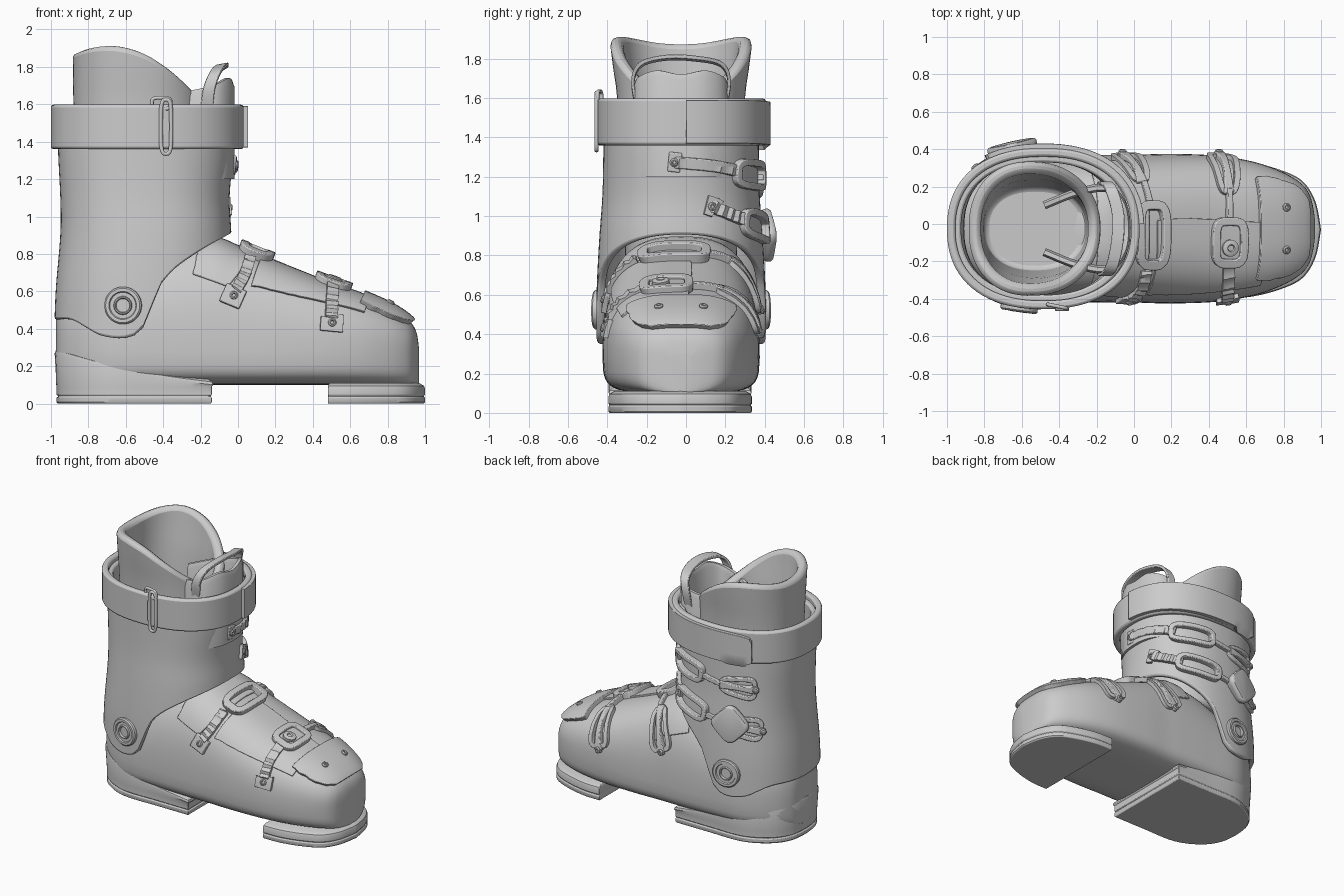
import bpy, bmesh, math
from mathutils import Vector as V
from mathutils.bvhtree import BVHTree

if "Cube" in bpy.data.objects:
    bpy.data.objects.remove(bpy.data.objects["Cube"])

YC = -0.025


def smooth(keys, n):
    """Catmull-Rom resampling of key tuples."""
    out = []
    for i in range(len(keys) - 1):
        p0, p1, p2, p3 = (keys[max(0, min(len(keys) - 1, i + k))] for k in (-1, 0, 1, 2))
        for s in range(n):
            t = s / n
            out.append(tuple(b + .5 * t * (c - a + t * (2*a - 5*b + 4*c - d + t * (3*(b - c) + d - a)))
                             for a, b, c, d in zip(p0, p1, p2, p3)))
    return out + [tuple(keys[-1])]


def at(tab, v):
    """Linear lookup in a table sorted by its first column."""
    if v <= tab[0][0]:
        return tab[0][1:]
    for a, b in zip(tab, tab[1:]):
        if v <= b[0]:
            t = (v - a[0]) / max(b[0] - a[0], 1e-6)
            return tuple(p + (q - p) * t for p, q in zip(a[1:], b[1:]))
    return tab[-1][1:]


def sp(c, e):
    return math.copysign(abs(c) ** e, c)


def loft(name, rings, cap=True, loop=False, bev=0.0, angle=40):
    bm = bmesh.new()
    vs = [[bm.verts.new(p) for p in r] for r in rings]
    pairs = list(zip(vs, vs[1:])) + ([(vs[-1], vs[0])] if loop else [])
    for a, b in pairs:
        for i in range(len(a)):
            j = (i + 1) % len(a)
            bm.faces.new((a[i], a[j], b[j], b[i]))
    if cap and not loop:
        bm.faces.new(vs[0])
        bm.faces.new(vs[-1])
    bmesh.ops.recalc_face_normals(bm, faces=bm.faces)
    me = bpy.data.meshes.new(name)
    bm.to_mesh(me)
    bm.free()
    ob = bpy.data.objects.new(name, me)
    bpy.context.collection.objects.link(ob)
    bpy.context.view_layer.objects.active = ob
    bpy.ops.object.select_all(action='DESELECT')
    ob.select_set(True)
    bpy.ops.object.shade_smooth_by_angle(angle=math.radians(angle))
    if bev:
        m = ob.modifiers.new("bevel", 'BEVEL')
        m.width, m.segments, m.angle_limit = bev, 2, math.radians(50)
    return ob


def tree(ob):
    return BVHTree.FromPolygons([v.co for v in ob.data.vertices], [tuple(p.vertices) for p in ob.data.polygons])


def sleeve(name, keys, zb, zt, th, rows=14, floor=False, bev=.012):
    """Wall around a leg: keys are (z, back, front, half width)."""
    tab = smooth(keys, 6)
    _, kb, kf, _ = keys[len(keys) // 2]

    def ring(t, inset):
        out = []
        for i in range(80):
            a = math.tau * i / 80
            c, s = sp(math.cos(a), .87), sp(math.sin(a), .87)
            x = (kb + kf) / 2 + (kf - kb) / 2 * c
            z = zb(x) + (zt(x) - zb(x)) * t
            b, f, w = at(tab, z)
            out.append((( b + f) / 2 + ((f - b) / 2 - inset) * c, YC + (w - inset) * s, z))
        return out
    ts = [i / rows for i in range(rows + 1)]
    inner = [ring(t, th) for t in reversed(ts)]
    return loft(name, [ring(t, 0) for t in ts] + (inner[:-2] if floor else inner), loop=not floor, bev=bev)


def strip(name, bvh, pts, h, n=6, closed=False, teeth=False, bev=.006, cols=6):
    """Band of keys (x, y, z, width) laid on a surface."""
    path = list(pts) if closed else smooth(pts, n)
    cs = [bvh.find_nearest(V(p[:3])) for p in path]
    rings, m = [], len(path)
    for i, p in enumerate(path):
        a, b = (cs[i - 1], cs[(i + 1) % m]) if closed else (cs[max(i - 1, 0)], cs[min(i + 1, m - 1)])
        side = cs[i][1].cross(b[0] - a[0]).normalized()
        hh = h * (1.5 if teeth and i % 2 else 1)
        top, bot = [], []
        for j in range(cols + 1):
            q, nr = bvh.find_nearest(cs[i][0] + side * p[3] * (j / cols - .5))[:2]
            top.append(q + nr * hh)
            bot.append(q - nr * .008)
        rings.append(top + bot[::-1])
    return loft(name, rings, loop=closed, bev=bev)


def frame(name, bvh, c, d, length, width, bar, h, taper=0.0):
    """Rounded rectangular loop; taper narrows its far end."""
    p, n = bvh.find_nearest(V(c))[:2]
    d = V(d)
    d = (d - n * d.dot(n)).normalized()
    e = n.cross(d)
    pts = []
    for i in range(40):
        a = math.tau * i / 40
        u, v = sp(math.cos(a), .5), sp(math.sin(a), .5)
        pts.append((*(p + d * u * length / 2 + e * v * (1 - taper * u) * width / 2), bar))
    return strip(name, bvh, pts, h, closed=True, cols=2)


def lathe(name, p, n, prof, segs=24):
    q = V(n).to_track_quat('Z', 'Y')
    return loft(name, [[V(p) + q @ V((r * math.cos(math.tau * i / segs), r * math.sin(math.tau * i / segs), z))
                        for i in range(segs)] for r, z in prof], angle=35)


def screw(name, bvh, c, lift, r=.022):
    p, n = bvh.find_nearest(V(c))[:2]
    lathe(name, p + n * lift, n, [(r, -.02), (r, .006), (r * .7, .012), (r * .45, .012), (r * .35, .004)], 16)


# lower shell: x, half width, top height
shell_keys = [(-.972, .07, .46), (-.955, .15, .52), (-.90, .235, .6), (-.8, .315, .66), (-.65, .375, .72), (-.4, .39, .84),
              (-.15, .395, .885), (0, .395, .835), (.2, .40, .755), (.45, .39, .655), (.65, .355, .585),
              (.8, .30, .52), (.89, .245, .465), (.935, .19, .42), (.957, .12, .37), (.967, .05, .3)]
rings = []
for x, w, zt in smooth(shell_keys, 5):
    r = []
    for i in range(64):
        a = math.tau * i / 64
        c, s = math.cos(a), math.sin(a)
        zw = min(.28, zt - .03)
        y, z = (sp(c, .72), zw + (zt - zw) * sp(s, .72)) if s >= 0 else (sp(c, .4), zw + (zw - .1) * sp(s, .4))
        if s < 0:
            y *= 1 - .06 * ((zw - z) / .18) ** 2
        r.append((x, YC + w * y, z))
    rings.append(r)
shell = loft("lower_shell", rings)
foot = tree(shell)

# upper cuff with shaped lower edge
edge = smooth([(-1, .445), (-.88, .45), (-.8, .41), (-.72, .365), (-.6, .35), (-.51, .39), (-.46, .5), (-.42, .62),
               (-.34, .72), (-.2, .82), (-.03, .915)], 5)
cuff = sleeve("upper_cuff", [(.3, -.985, -.03, .43), (.6, -.975, -.03, .43), (.9, -.95, -.035, .415), (1.1, -.95, -.045, .4),
                             (1.35, -.962, -.025, .395), (1.6, -.965, -.02, .395)],
              lambda x: at(edge, x)[0], lambda x: 1.56, .04, 18)
leg = tree(cuff)

# sole blocks
def block(name, half, cx, levels):
    side = smooth(half, 6)
    outline = side + [(x, -w) for x, w in side[-2::-1]]
    loft(name, [[(cx + (x - cx) * s, YC - .005 + w * s, z(x) if callable(z) else z) for x, w in outline]
                for z, s in levels], bev=.004, angle=35)

base = [(0, .985), (.008, 1), (.032, 1), (.036, .985), (.042, .985), (.046, 1)]
slope = smooth([(-1, .29), (-.9, .265), (-.7, .21), (-.4, .15), (-.14, .115)], 5)
block("heel_sole", [(-.14, .355), (-.4, .355), (-.68, .35), (-.86, .265), (-.95, .14), (-.97, 0)], -.5,
      base + [(.09, 1), (lambda x: at(slope, x)[0] - .015, 1.022), (lambda x: at(slope, x)[0], 1.01),
              (lambda x: at(slope, x)[0] + .02, .93)])
block("toe_sole", [(.48, .365), (.62, .36), (.78, .32), (.9, .26), (.97, .15), (1.0, 0)], .6,
      base + [(.08, 1), (.095, .985), (.11, .92)])

# shell overlaps and toe cap
strip("instep_flap", foot, [(-.15, -.44, .68, .2), (-.09, -.36, .8, .26), (-.04, -.2, .9, .3), (-.02, YC, .95, .3),
                            (-.04, .15, .9, .3), (-.09, .31, .8, .26), (-.15, .39, .68, .2)], .012)
strip("forefoot_flap", foot, [(.13, -.24, .8, .52), (.3, -.22, .74, .5), (.5, -.2, .66, .44), (.7, -.18, .58, .38)], .012, cols=14)
strip("toe_cap", foot, [(.685, YC, .62, .6), (.77, YC, .57, .6), (.86, YC, .52, .54), (.91, YC, .48, .45),
                        (.935, YC, .44, .3)], .03, cols=16, bev=.01)
for y in (.09, -.14):
    screw("toe_screw", foot, (.82, y, .55), .03)

# foot buckles: anchor plate, ladder strap, buckle, rod, catch
def catch(name, bvh, a, b, h=.025):
    a, b = V(a), V(b)
    m = (a + b) / 2
    frame(name + "_loop", bvh, m, b - a, (b - a).length * .85, .12, .032, h, -.3)
    strip(name + "_spine", bvh, [(*a, .06), (*m, .035), (*b, .06)], h + .006)
    screw(name + "_rivet", bvh, b, h + .004)

strip("instep_anchor", foot, [(-.045, -.46, .535, .115), (.0, -.46, .645, .115)], .025)
screw("instep_anchor_screw", foot, (-.02, -.46, .59), .025)
strip("instep_strap", foot, [(-.01, -.46, .62, .06), (.05, -.42, .74, .06), (.085, -.28, .84, .06)], .022, teeth=True)
frame("instep_buckle", foot, (.115, -.06, .85), (0, 1, 0), .31, .15, .045, .05)
strip("instep_rod", foot, [(.1, .08, .84, .035), (.06, .24, .8, .03)], .035)
catch("instep_catch", foot, (.05, .24, .81), (-.06, .42, .53))

strip("toe_anchor", foot, [(.505, -.46, .39, .12), (.515, -.46, .49, .12)], .025)
screw("toe_anchor_screw", foot, (.51, -.46, .44), .025)
strip("toe_strap", foot, [(.51, -.46, .47, .065), (.52, -.4, .6, .065), (.52, -.22, .68, .065)], .022, teeth=True)
frame("toe_buckle", foot, (.52, -.1, .68), (0, 1, 0), .22, .16, .045, .045)
strip("toe_buckle_plate", foot, [(.52, -.2, .68, .15), (.52, 0, .68, .15)], .028)
screw("toe_buckle_button", foot, (.52, -.13, .68), .04, .045)
strip("toe_rod", foot, [(.52, 0, .68, .035), (.52, .2, .66, .03)], .035)
catch("toe_catch", foot, (.52, .17, .68), (.46, .42, .41))

# cuff buckles on the +y side
def cuff_buckle(name, anchor, p1, p2, f0, f1, c0, c1):
    a, b = V(anchor), V(p1)
    d = (b - a).normalized()
    strip(name + "_anchor", leg, [(*(a - d * .035), .1), (*(a + d * .035), .1)], .022)
    screw(name + "_screw", leg, anchor, .022)
    strip(name + "_strap", leg, [(*anchor, .06), (*p1, .06), (*p2, .06)], .022, teeth=True)
    f0, f1 = V(f0), V(f1)
    frame(name + "_frame", leg, (f0 + f1) / 2, f1 - f0, (f1 - f0).length, .12, .035, .04)
    strip(name + "_rod", leg, [(*f1, .03), (*c0, .03)], .03)
    catch(name + "_catch", leg, c0, c1, .022)

cuff_buckle("upper_cuff_buckle", (.02, -.06, 1.27), (.0, .16, 1.25), (-.1, .34, 1.22),
            (-.09, .33, 1.22), (-.37, .46, 1.2), (-.56, .46, 1.17), (-.82, .35, 1.16))
cuff_buckle("lower_cuff_buckle", (.0, .15, 1.05), (-.05, .29, 1.01), (-.14, .38, .98),
            (-.13, .38, .98), (-.42, .48, .93), (-.58, .48, .9), (-.87, .33, .86))

# diamond shaped lever plate over the lower catch
p, n = leg.find_nearest(V((-.67, .5, .91)))[:2]
n = V((-.22, .97, .05)).normalized()
e = n.cross(V((0, 0, 1))).normalized()
f = e.cross(n)
diamond = []
for i in range(40):
    a = math.tau * i / 40
    diamond.append((e + f) * sp(math.cos(a), .5) * .08 + (e - f) * sp(math.sin(a), .5) * .08)
loft("lever_plate", [[p + n * h + q * s for q in diamond] for h, s in
                     ((-.01, .85), (.02, .97), (.03, 1), (.048, 1), (.058, .95), (.062, .85))])

# ankle pivots on both sides
for sgn in (-1, 1):
    p, n = leg.find_nearest(V((-.625, YC + sgn * .5, .525)))[:2]
    lathe("ankle_pivot", p, n, [(.1, -.03), (.1, .012), (.092, .02), (.075, .02), (.07, .012), (.05, .012),
                                (.046, .022), (.04, .022), (.036, .008)], 36)

# power strap band, overlapping end and metal ring
band = sleeve("power_strap", [(1.3, -1.0, .03, .43), (1.48, -1.0, .03, .43), (1.7, -1.0, .03, .43)],
              lambda x: 1.36, lambda x: 1.598, .045, 4, bev=.014)
wrap = tree(band)
strip("strap_end", wrap, [(.06, .0, 1.48, .22), (-.02, .3, 1.48, .22), (-.25, .46, 1.475, .22), (-.5, .5, 1.47, .22),
                          (-.68, .46, 1.465, .22), (-.78, .41, 1.46, .2), (-.81, .39, 1.46, .15)], .025, bev=.008)

def tube(name, pts, r, cyclic):
    cu = bpy.data.curves.new(name, 'CURVE')
    cu.dimensions, cu.bevel_depth, cu.bevel_resolution = '3D', r, 3
    s = cu.splines.new('POLY')
    s.points.add(len(pts) - 1)
    for q, c in zip(s.points, pts):
        q.co = (*c, 1)
    s.use_cyclic_u = cyclic
    bpy.context.collection.objects.link(bpy.data.objects.new(name, cu))

def oval(cx, cy, cz, rx, ry, rz):
    return [(cx + rx * sp(math.cos(a), .6), cy + ry * sp(math.cos(a), .6), cz + rz * sp(math.sin(a), .5))
            for a in (math.tau * i / 32 for i in range(32))]

tube("strap_ring", oval(-.385, -.455, 1.48, .028, .0, .145), .011, True)
tube("strap_ring_link", oval(-.41, -.44, 1.605, .05, -.01, .03), .01, True)

# padded liner
rim = smooth([(-.9, 1.865), (-.8, 1.9), (-.66, 1.91), (-.5, 1.87), (-.35, 1.78), (-.25, 1.69), (-.18, 1.61)], 5)
sleeve("liner", [(.7, -.86, -.2, .28), (1.2, -.87, -.18, .3), (1.6, -.88, -.18, .325), (1.75, -.882, -.18, .345),
                 (1.95, -.885, -.18, .37)], lambda x: .75, lambda x: at(rim, x)[0], .065, 16, True, .025)

# liner tongue
plan = smooth([(-.48, .1, 1.6), (-.3, .17, 1.66), (-.14, .19, 1.7), (-.06, .1, 1.74), (-.04, YC, 1.72),
               (-.06, -.15, 1.74), (-.14, -.24, 1.7), (-.3, -.22, 1.66), (-.48, -.15, 1.6)], 5)
rings = []
for i, (x, y, z) in enumerate(plan):
    a, b = plan[max(i - 1, 0)], plan[min(i + 1, len(plan) - 1)]
    nr = V((b[1] - a[1], a[0] - b[0], 0)).normalized() * .022
    q = V((x, y, 0))
    rings.append([q + nr * s * k + V((0, 0, h)) for h, s, k in
                  ((1.2, -1, 1), (z - .03, -1, 1), (z, -1, .5), (z, 1, .5), (z - .03, 1, 1), (1.2, 1, 1))])
loft("tongue", rings, angle=60)

# pull loop
rings = []
for x, y, z in smooth([(-.17, -.245, 1.54), (-.155, -.27, 1.68), (-.12, -.23, 1.77), (-.09, -.1, 1.805), (-.085, .05, 1.8),
                       (-.12, .18, 1.77), (-.155, .22, 1.68), (-.17, .195, 1.54)], 6):
    o = V((0, y - YC, (z - 1.55) * 1.3)).normalized() * .01
    c, ux = V((x, y, z)), V((.033, 0, .006))
    rings.append([c - ux - o, c + ux - o, c + ux + o, c - ux + o])
loft("pull_loop", rings, bev=.004)
